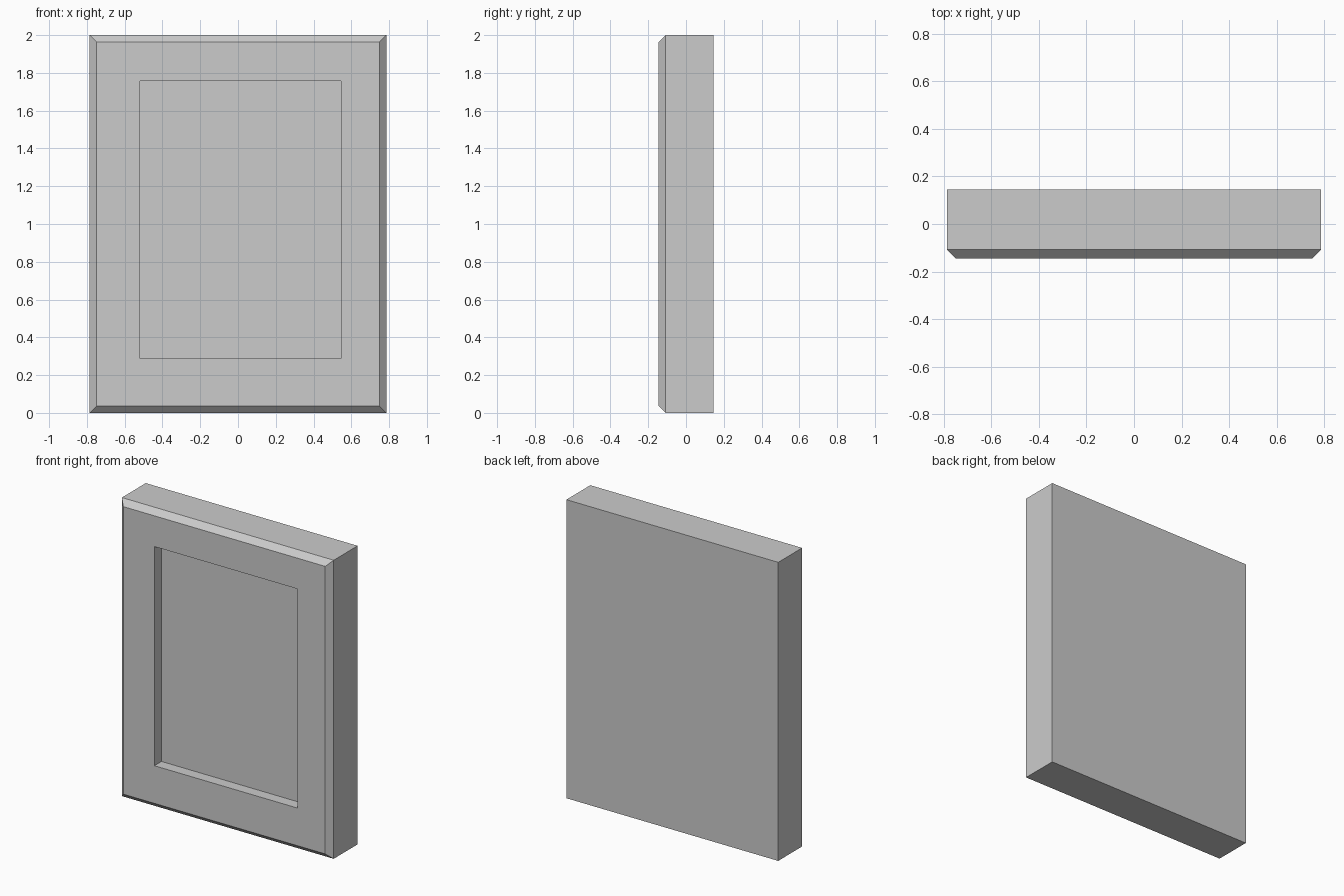
import bpy
import bmesh

if "Cube" in bpy.data.objects:
    bpy.data.objects.remove(bpy.data.objects["Cube"])

HALF_W, HEIGHT, HALF_D, BEVEL = 0.785, 2.0, 0.145, 0.037
RECESS_DEPTH = 0.075

# Rectangular sections from the back, round the chamfer, to the recess floor:
# x min, x max, z min, z max, y
recess = (-0.518, 0.544, 0.289, 1.757)
sections = [
    (-HALF_W, HALF_W, 0, HEIGHT, HALF_D),
    (-HALF_W, HALF_W, 0, HEIGHT, -HALF_D + BEVEL),
    (-HALF_W + BEVEL, HALF_W - BEVEL, BEVEL, HEIGHT - BEVEL, -HALF_D),
    (*recess, -HALF_D),
    (*recess, -HALF_D + RECESS_DEPTH),
]


def rect_loop(bm, x0, x1, z0, z1, y):
    return [bm.verts.new((x, y, z)) for x, z in ((x0, z0), (x1, z0), (x1, z1), (x0, z1))]


# Chamfered slab with a sunken front panel
bm = bmesh.new()
loops = [rect_loop(bm, *s) for s in sections]
for a, b in zip(loops, loops[1:]):
    for i in range(4):
        j = (i + 1) % 4
        bm.faces.new((a[i], a[j], b[j], b[i]))
bm.faces.new(loops[0])
bm.faces.new(loops[-1])
bmesh.ops.recalc_face_normals(bm, faces=bm.faces)

mesh = bpy.data.meshes.new("framed_panel")
bm.to_mesh(mesh)
bm.free()
bpy.context.collection.objects.link(bpy.data.objects.new("framed_panel", mesh))
